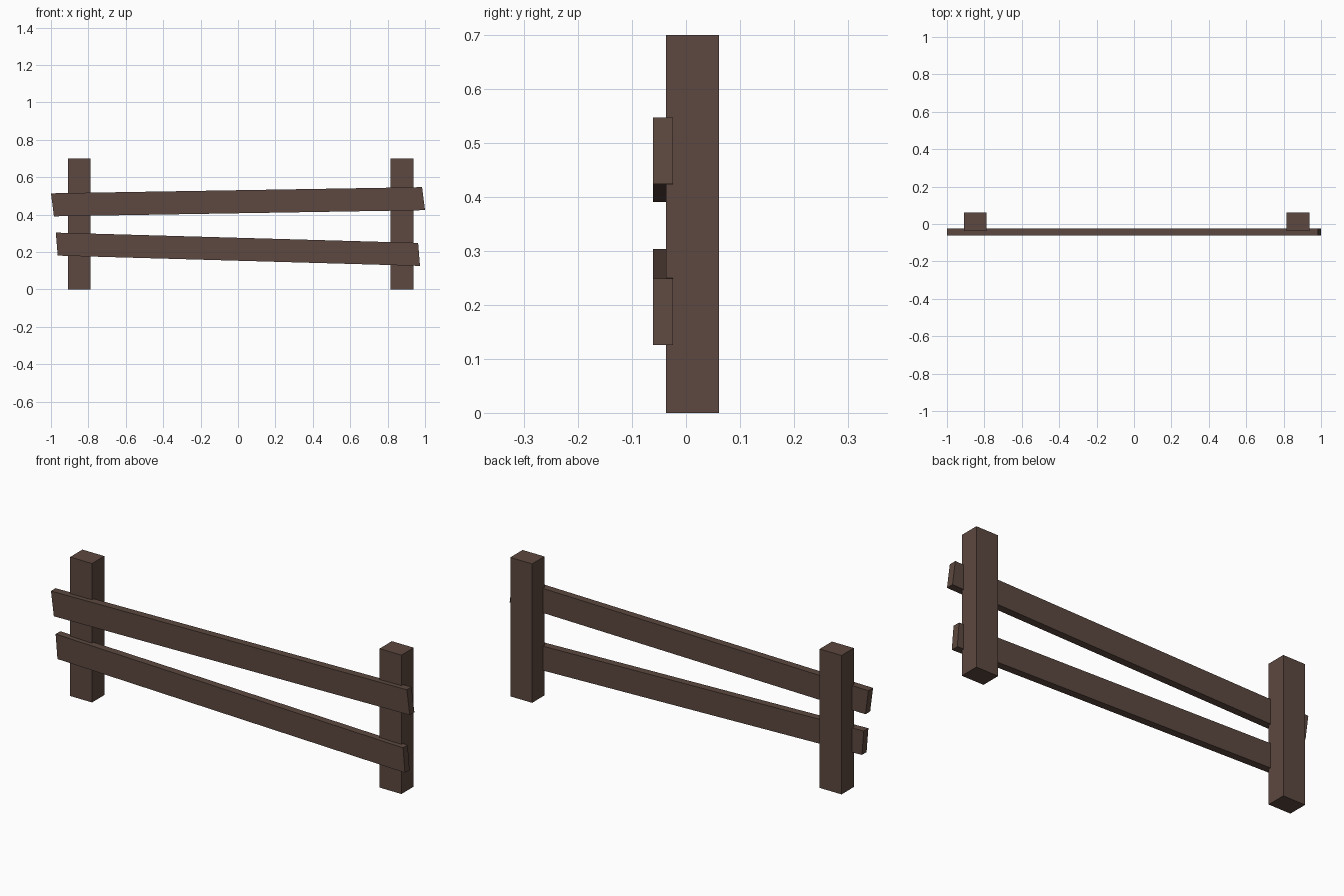
import bpy, bmesh

if "Cube" in bpy.data.objects:
    bpy.data.objects.remove(bpy.data.objects["Cube"])

wood = bpy.data.materials.new("dark_wood")
wood.diffuse_color = (0.107, 0.065, 0.05, 1)
wood.use_nodes = True
wood.node_tree.nodes["Principled BSDF"].inputs["Base Color"].default_value = wood.diffuse_color


def prism(name, profile, y0, y1):
    """Extrude an x/z outline from y0 to y1."""
    bm = bmesh.new()
    face = bm.faces.new([bm.verts.new((x, y0, z)) for x, z in profile])
    ext = bmesh.ops.extrude_face_region(bm, geom=[face], use_keep_orig=True)
    moved = [g for g in ext["geom"] if isinstance(g, bmesh.types.BMVert)]
    bmesh.ops.translate(bm, verts=moved, vec=(0, y1 - y0, 0))
    bmesh.ops.recalc_face_normals(bm, faces=bm.faces)
    mesh = bpy.data.meshes.new(name)
    bm.to_mesh(mesh)
    bm.free()
    mesh.materials.append(wood)
    obj = bpy.data.objects.new(name, mesh)
    bpy.context.collection.objects.link(obj)
    return obj


# Upright posts
for name, x0, x1 in (("left_post", -0.91, -0.788), ("right_post", 0.815, 0.937)):
    prism(name, [(x0, 0), (x1, 0), (x1, 0.7), (x0, 0.7)], -0.037, 0.061)

# Crooked rails with slanted ends, slightly sunk into the posts
rails = {
    "upper_rail": [(-0.984, 0.391), (1.0, 0.424), (0.984, 0.547), (-1.0, 0.514)],
    "lower_rail": [(-0.964, 0.181), (0.973, 0.126), (0.963, 0.249), (-0.974, 0.304)],
}
for name, outline in rails.items():
    prism(name, outline, -0.061, -0.024)
